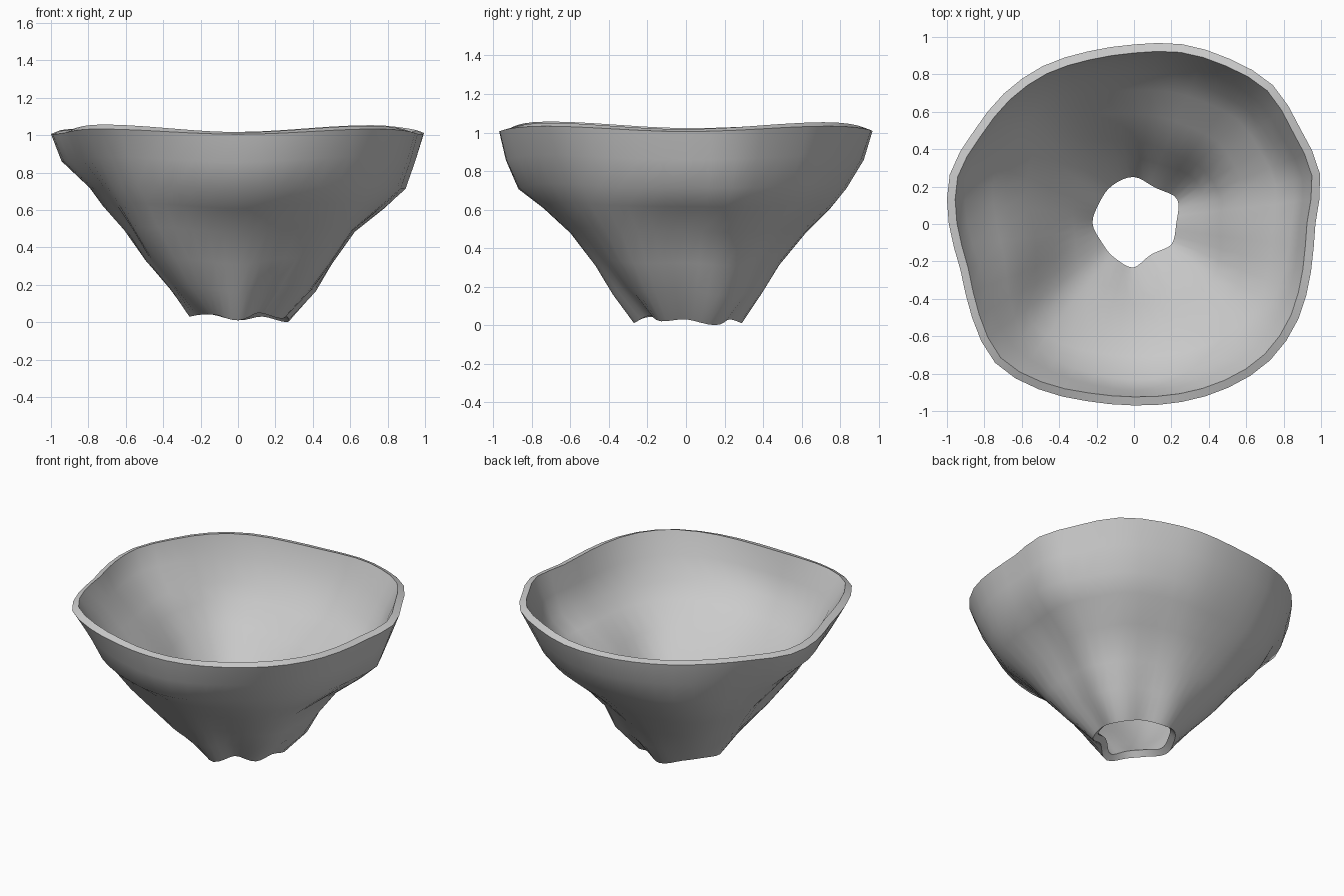
import bpy, bmesh, math

if "Cube" in bpy.data.objects:
    bpy.data.objects.remove(bpy.data.objects["Cube"])

SEG = 48

# Outer radius of the rim every 15 degrees, counter-clockwise from +x
RIM = [.97, 1.03, 1.025, 1.05, 1.02, .995, .96, .955, .975, .985, .99, 1.02,
       .99, .96, 1.0, 1.05, 1.02, .98, .97, .985, 1.01, 1.03, 1.015, .98]
# Radius and height of the ragged bottom hole every 30 degrees
HOLE = [.22, .26, .22, .25, .23, .21, .22, .19, .20, .23, .18, .22]
HOLE_Z = [.03, .0, .03, .01, .04, .04, .03, .04, .04, .01, .05, .02]
# Wall radii at eight compass directions for each height fraction
LEVELS = [.15, .30, .47, .60, .70, .85]
WALL = [[.40, .50, .61, .77, .88, .93],
        [.43, .50, .66, .82, .90, .975],
        [.39, .48, .62, .75, .83, .92],
        [.42, .56, .72, .83, .88, .95],
        [.36, .48, .58, .69, .77, .93],
        [.42, .56, .71, .80, .88, .96],
        [.38, .47, .60, .74, .87, .935],
        [.40, .54, .69, .82, .89, .97]]


def ring(values, a):
    """Periodic smooth interpolation of values at angle a."""
    n = len(values)
    f = a / (2 * math.pi) * n
    i, t = int(f), f - int(f)
    p = [values[(i + k) % n] for k in (-1, 0, 1, 2)]
    return p[1] + .5 * t * (p[2] - p[0] + t * (2 * p[0] - 5 * p[1] + 4 * p[2] - p[3]
                            + t * (3 * (p[1] - p[2]) + p[3] - p[0])))


def wall_fraction(direction, level):
    bottom = ring(HOLE, direction * math.pi / 4) + .04
    top = RIM[direction * 3]
    return (WALL[direction][level] - bottom) / (top - bottom)


# Outer skin: rings from the hole up to the rim
bm = bmesh.new()
heights = [0] + LEVELS + [1]
fractions = ([[0] * 8] + [[wall_fraction(d, k) for d in range(8)] for k in range(len(LEVELS))]
             + [[1] * 8])
rows = []
for h, frac in zip(heights, fractions):
    row = []
    for s in range(SEG):
        a = 2 * math.pi * s / SEG
        low, high = ring(HOLE, a) + .04, ring(RIM, a)
        r = low + (high - low) * ring(frac, a)
        z0 = max(0, ring(HOLE_Z, a))
        z1 = 1.005 + .028 * math.sin(2 * a) ** 2
        row.append(bm.verts.new((r * math.cos(a), r * math.sin(a), z0 + (z1 - z0) * h)))
    rows.append(row)
for lo, hi in zip(rows, rows[1:]):
    for s in range(SEG):
        n = (s + 1) % SEG
        bm.faces.new((lo[s], lo[n], hi[n], hi[s]))
bm.normal_update()

mesh = bpy.data.meshes.new("bowl_wall")
bm.to_mesh(mesh)
bm.free()
bowl = bpy.data.objects.new("bowl_wall", mesh)
bpy.context.collection.objects.link(bowl)

# Wall thickness grows inward
solid = bowl.modifiers.new("thickness", 'SOLIDIFY')
solid.thickness = .047
solid.offset = -1

bpy.context.view_layer.objects.active = bowl
bowl.select_set(True)
bpy.ops.object.modifier_apply(modifier=solid.name)
bpy.ops.object.shade_smooth_by_angle(angle=math.radians(40))
